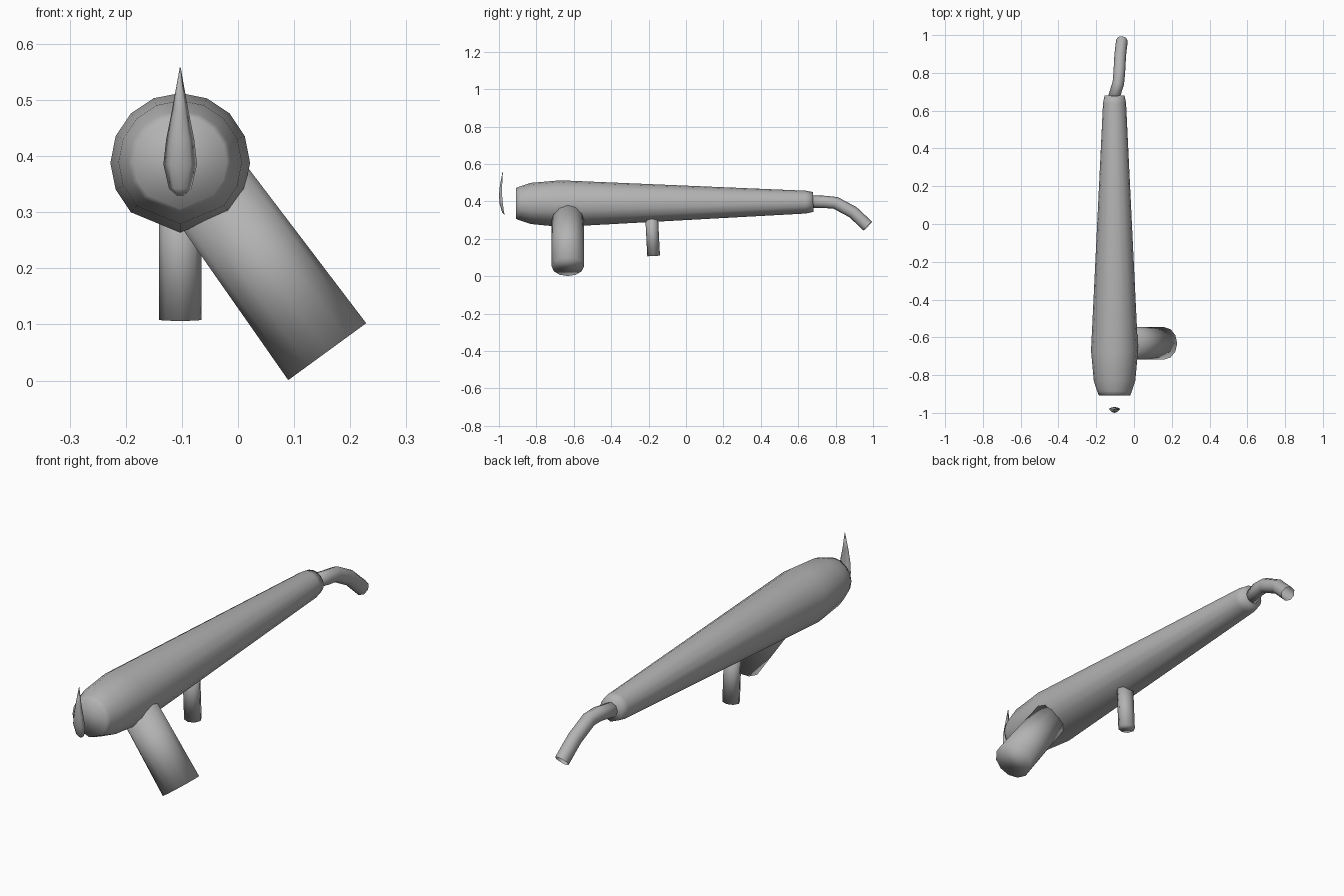
import bpy, bmesh, math
from mathutils import Vector

if "Cube" in bpy.data.objects:
    bpy.data.objects.remove(bpy.data.objects["Cube"])

grey = bpy.data.materials.new("plain grey")
grey.diffuse_color = (0.45, 0.45, 0.45, 1)
grey.use_nodes = True
grey.node_tree.nodes["Principled BSDF"].inputs["Base Color"].default_value = grey.diffuse_color


def finish(name, bm):
    bmesh.ops.recalc_face_normals(bm, faces=bm.faces[:])
    me = bpy.data.meshes.new(name)
    bm.to_mesh(me)
    bm.free()
    me.materials.append(grey)
    me.shade_smooth()
    ob = bpy.data.objects.new(name, me)
    bpy.context.collection.objects.link(ob)
    return ob


def tube(name, path, radii, angles, cap_start=True, cap_end=True):
    """Sweep a round section along a path; radii are (side, other) pairs."""
    bm = bmesh.new()
    pts = [Vector(p) for p in path]
    rings = []
    for i, p in enumerate(pts):
        a, b = pts[max(i - 1, 0)], pts[min(i + 1, len(pts) - 1)]
        t = (b - a).normalized()
        # pick the section axes: "u" sideways, "v" completing the frame
        ref = Vector((0, 0, 1)) if abs(t.y) > 0.6 else Vector((0, 1, 0))
        u = t.cross(ref).normalized()
        v = u.cross(t).normalized()
        ru, rv = radii[i]
        rings.append([bm.verts.new(p + u * ru * math.sin(w) - v * rv * math.cos(w)) for w in angles])
    n = len(angles)
    for r0, r1 in zip(rings, rings[1:]):
        for k in range(n):
            bm.faces.new((r0[k], r0[(k + 1) % n], r1[(k + 1) % n], r1[k]))
    if cap_start:
        bm.faces.new(rings[0])
    if cap_end:
        bm.faces.new(rings[-1])
    return finish(name, bm)


def circle(n, skip=()):
    return [2 * math.pi * k / n for k in range(n) if k not in skip]


CX = -0.103

# tapered main body, slightly keeled underneath
stations = [(-0.908, 0.389, 0.083), (-0.885, 0.389, 0.092), (-0.83, 0.389, 0.110),
            (-0.67, 0.388, 0.1245), (0.64, 0.396, 0.061), (0.68, 0.397, 0.053)]
tube("body", [(CX, y, z) for y, z, r in stations], [(r, r) for y, z, r in stations],
     circle(16, (1, 15)))

# thick slanted front leg
tube("front_leg", [(-0.05, -0.632, 0.338), (0.159, -0.632, 0.0515)],
     [(0.079, 0.086), (0.086, 0.086)], circle(12))

# thin rear leg
tube("rear_leg", [(CX, -0.185, 0.34), (CX, -0.173, 0.108)],
     [(0.038, 0.034), (0.038, 0.034)], circle(8))

# bent tail pipe with an open end
tube("tail_pipe",
     [(-0.112, 0.655, 0.398), (-0.083, 0.745, 0.397), (-0.078, 0.80, 0.392),
      (-0.073, 0.893, 0.342), (-0.064, 0.972, 0.268)],
     [(0.031, 0.033)] * 5, circle(8), cap_end=False)

# curved teardrop blade in front of the nose: (z, half width, back y, front y)
blade = [(0.33, 0.007, -0.970, -0.973), (0.342, 0.020, -0.973, -0.983), (0.385, 0.030, -0.979, -0.996),
         (0.43, 0.025, -0.983, -1.0), (0.485, 0.014, -0.983, -0.995), (0.558, 0.0008, -0.979, -0.981)]
bm = bmesh.new()
rows = []
for z, w, yb, yf in blade:
    section = [(-w, yb), (-w * 0.6, yf * 0.7 + yb * 0.3), (0, yf), (w * 0.6, yf * 0.7 + yb * 0.3), (w, yb),
               (0, yb)]
    rows.append([bm.verts.new((CX + x, y, z)) for x, y in section])
for r0, r1 in zip(rows, rows[1:]):
    for k in range(6):
        bm.faces.new((r0[k], r0[(k + 1) % 6], r1[(k + 1) % 6], r1[k]))
bm.faces.new(rows[0])
bm.faces.new(rows[-1])
finish("nose_blade", bm)
